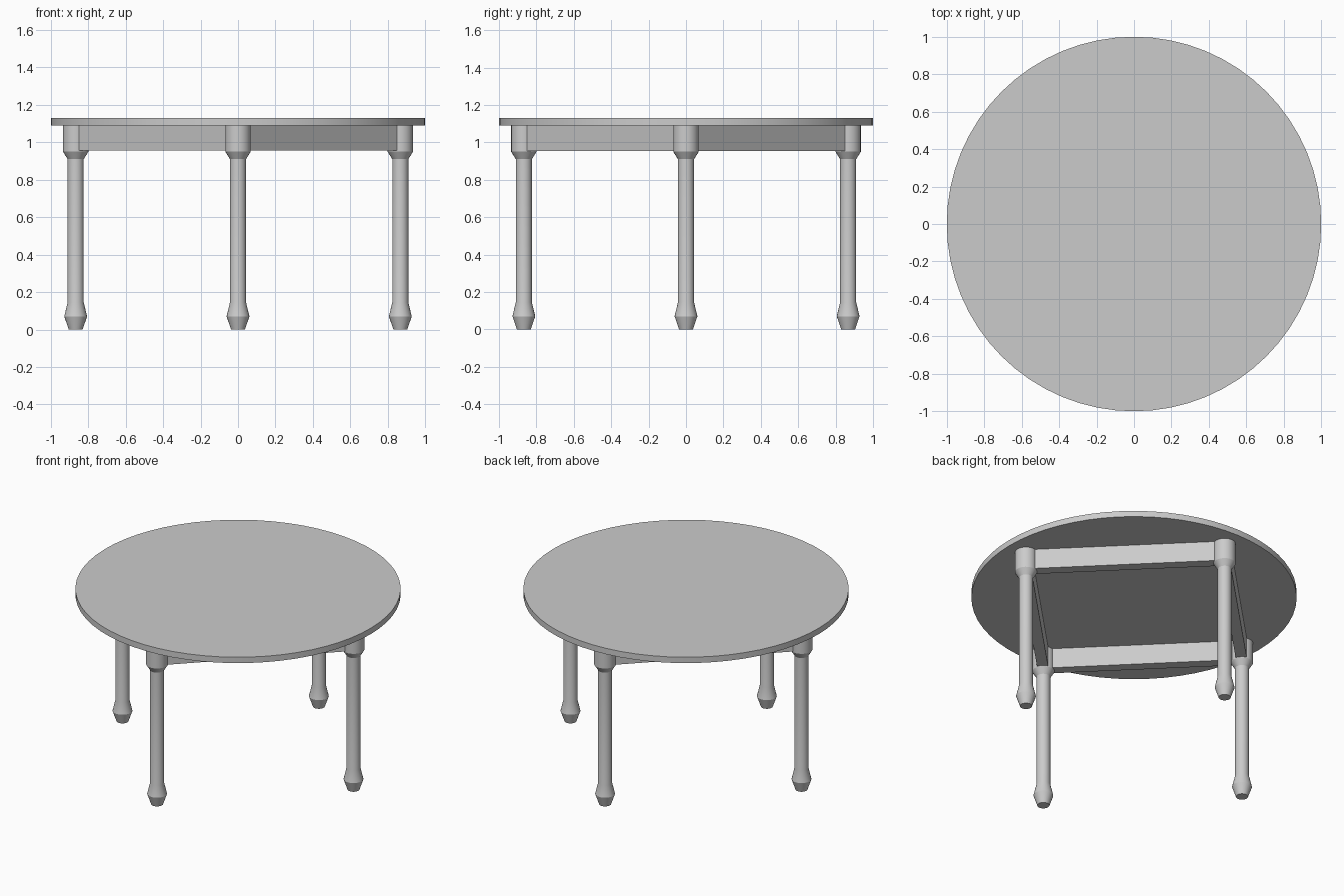
import bpy, bmesh, math
from mathutils import Matrix

if "Cube" in bpy.data.objects:
    bpy.data.objects.remove(bpy.data.objects["Cube"])

LEG_DIST = 0.867
APRON_LOW, TOP_LOW, TOP_HIGH = 0.955, 1.09, 1.13

grey = bpy.data.materials.new("plain_grey")
grey.use_nodes = True
colour = (0.6, 0.6, 0.6, 1)
grey.diffuse_color = colour
grey.node_tree.nodes["Principled BSDF"].inputs["Base Color"].default_value = colour


def finish(name, bm, smooth=True):
    bmesh.ops.recalc_face_normals(bm, faces=bm.faces)
    mesh = bpy.data.meshes.new(name)
    bm.to_mesh(mesh)
    bm.free()
    mesh.materials.append(grey)
    obj = bpy.data.objects.new(name, mesh)
    bpy.context.collection.objects.link(obj)
    if smooth:
        bpy.ops.object.select_all(action="DESELECT")
        obj.select_set(True)
        bpy.context.view_layer.objects.active = obj
        bpy.ops.object.shade_smooth_by_angle(angle=math.radians(25))
    return obj


def turned(name, profile, sides, x=0, y=0):
    """Capped round part from (radius, height) pairs."""
    bm = bmesh.new()
    rings = []
    for r, z in profile:
        angles = [2 * math.pi * i / sides for i in range(sides)]
        rings.append([bm.verts.new((x + r * math.cos(a), y + r * math.sin(a), z)) for a in angles])
    for low, high in zip(rings, rings[1:]):
        for i in range(sides):
            j = (i + 1) % sides
            bm.faces.new((low[i], low[j], high[j], high[i]))
    bm.faces.new(rings[0])
    bm.faces.new(rings[-1])
    return finish(name, bm)


# Round top
turned("table_top", [(1, TOP_LOW), (1, TOP_HIGH)], 64)

# Turned legs: tapered foot, straight shaft, wide collar
leg_profile = [(0.037, 0), (0.061, 0.07), (0.043, 0.145), (0.043, 0.91),
               (0.068, 0.95), (0.068, TOP_LOW)]
for i, side in enumerate(("left", "back", "right", "front")):
    a = i * math.pi / 2
    turned(side + "_leg", leg_profile, 24, LEG_DIST * math.cos(a), LEG_DIST * math.sin(a))

# Straight apron rails joining neighbouring legs
rail_length = LEG_DIST * math.sqrt(2) - 0.06
for i, corner in enumerate(("back_left", "back_right", "front_right", "front_left")):
    bm = bmesh.new()
    place = (Matrix.Rotation(math.pi / 4 + i * math.pi / 2, 4, "Z")
             @ Matrix.Translation((LEG_DIST / math.sqrt(2), 0, (APRON_LOW + TOP_LOW) / 2))
             @ Matrix.Diagonal((0.068, rail_length, TOP_LOW - APRON_LOW, 1)))
    bmesh.ops.create_cube(bm, size=1, matrix=place)
    finish(corner + "_apron", bm, smooth=False)
